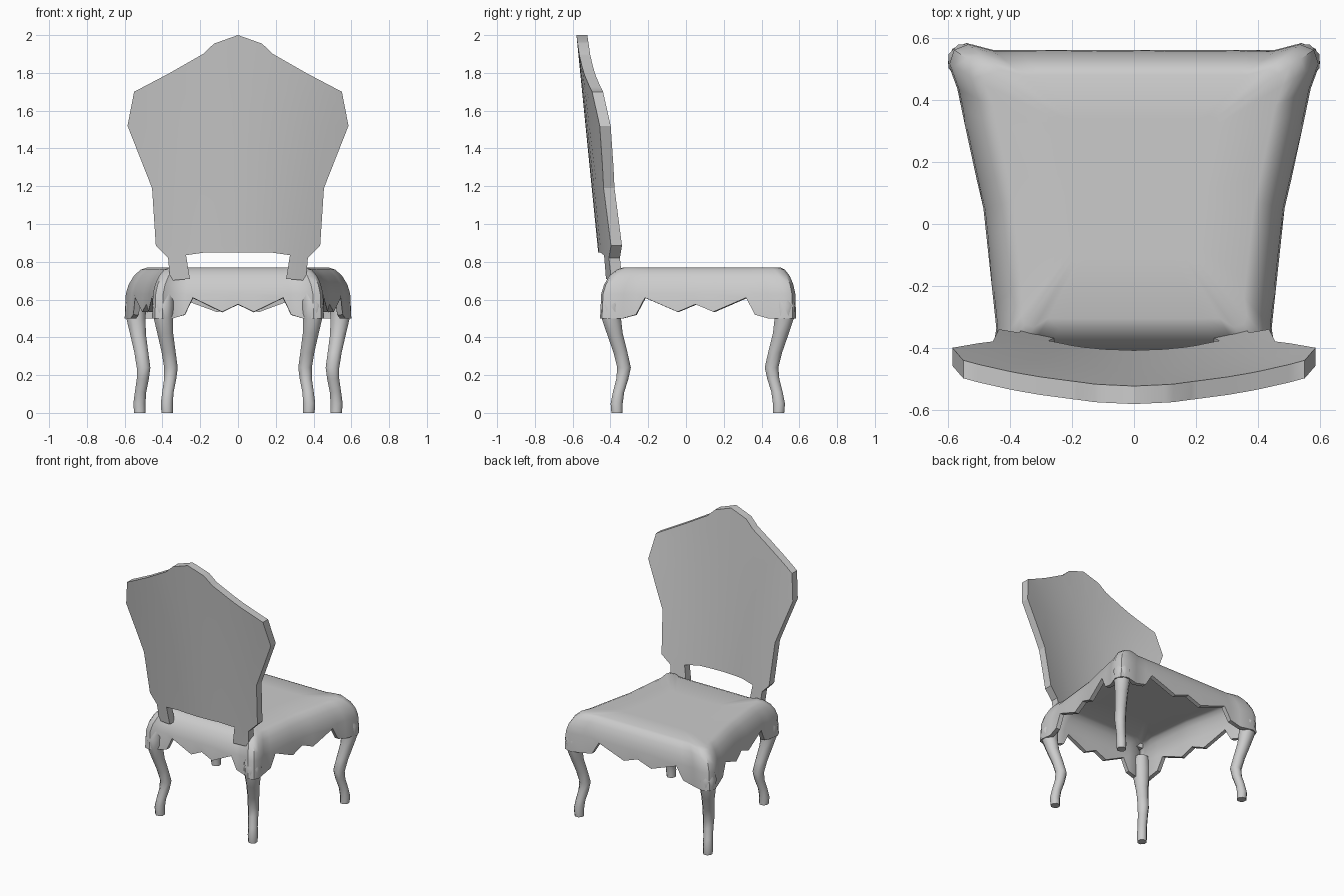
import bpy, bmesh, math
from mathutils import Vector

cube = bpy.data.objects.get("Cube")
if cube:
    bpy.data.objects.remove(cube, do_unlink=True)

GREY = (0.6, 0.6, 0.6, 1)
mat = bpy.data.materials.new("plain grey")
mat.use_nodes = True
mat.diffuse_color = GREY
mat.node_tree.nodes["Principled BSDF"].inputs["Base Color"].default_value = GREY


def finish(bm, name, thickness=0, angle=35):
    """Turn a bmesh into a smooth shaded object, optionally given thickness."""
    bmesh.ops.recalc_face_normals(bm, faces=bm.faces)
    mesh = bpy.data.meshes.new(name)
    bm.to_mesh(mesh)
    bm.free()
    mesh.materials.append(mat)
    obj = bpy.data.objects.new(name, mesh)
    bpy.context.collection.objects.link(obj)
    if thickness:
        mod = obj.modifiers.new("thickness", "SOLIDIFY")
        mod.thickness, mod.offset = thickness, -1
    bpy.ops.object.select_all(action="DESELECT")
    obj.select_set(True)
    bpy.context.view_layer.objects.active = obj
    if thickness:
        bpy.ops.object.modifier_apply(modifier="thickness")
    bpy.ops.object.shade_smooth_by_angle(angle=math.radians(angle))
    return obj


def loft(bm, rings, cap_start, cap_end):
    loops = [[bm.verts.new(p) for p in ring] for ring in rings]
    for a, b in zip(loops, loops[1:]):
        for i in range(len(a)):
            j = (i + 1) % len(a)
            bm.faces.new((a[i], a[j], b[j], b[i]))
    if cap_start:
        bm.faces.new(loops[0])
    if cap_end:
        bm.faces.new(loops[-1])


def lerp_table(table, v):
    for (a, p), (b, q) in zip(table, table[1:]):
        if v <= b:
            return p + (q - p) * (v - a) / (b - a)
    return table[-1][1]


# Seat: a domed shell whose apron has a scalloped lower edge
scallop = [(0, .575), (.2, .535), (.57, .61), (.67, .52), (.82, .5)]
side_x = [(-.34, .443), (.05, .485), (.2, .52), (.44, .57)]
half = [(.55 * t, .56, z) for t, z in scallop]
half += [(.54, .583, .5), (.585, .565, .5), (.60, .52, .5)]
for t, z in scallop[::-1] + [(-t, z) for t, z in scallop[1:]]:
    y = .05 + .47 * t
    half.append((lerp_table(side_x, y), y, z))
half += [(.455, -.41, .5), (.44, -.445, .5), (.40, -.455, .5)]
half += [(.42 * t, -.42, z) for t, z in scallop[::-1]]
outline = half + [(-x, y, z) for x, y, z in half[-2:0:-1]]

CENTRE_Y = .16
rings = [outline]
for scale, z in [(.99, .63), (.965, .68), (.92, .725), (.86, .758), (.80, .77), (.45, .77)]:
    rings.append([(x * scale, CENTRE_Y + (y - CENTRE_Y) * scale, z) for x, y, _ in outline])
bm = bmesh.new()
loft(bm, rings, False, True)
finish(bm, "seat", thickness=.03, angle=40)

# Curved legs: offsets outward from the foot, then radius, at each height
leg_profile = [(0, 0, 0, .03), (.05, .002, .002, .032), (.11, -.004, -.008, .03),
               (.18, -.016, -.028, .032), (.24, -.02, -.037, .036), (.32, -.008, -.018, .037),
               (.42, .01, .012, .042), (.5, .02, .03, .051), (.57, .022, .034, .055),
               (.65, .005, .012, .045)]
SIDES = 8


def make_leg(name, foot_x, foot_y):
    sx, sy = math.copysign(1, foot_x), math.copysign(1, foot_y)
    rings = []
    for z, dx, dy, r in leg_profile:
        c = Vector((foot_x + sx * dx, foot_y + sy * dy, z))
        r /= math.cos(math.pi / SIDES)
        rings.append([c + Vector((r * math.cos(a), r * math.sin(a), 0))
                      for a in [math.tau * (i + .5) / SIDES for i in range(SIDES)]])
    bm = bmesh.new()
    loft(bm, rings, True, True)
    finish(bm, name, angle=50)


for side, s in (("left", 1), ("right", -1)):
    make_leg(side + "_wide_end_leg", s * .52, .49)
    make_leg(side + "_backrest_end_leg", s * .375, -.365)

# Backrest: a mirrored outline, bowed across and leaning back
edge = [(0, 2.0), (.127, 1.955), (.185, 1.90), (.36, 1.80), (.55, 1.70), (.585, 1.52),
        (.455, 1.19), (.435, .885), (.37, .82), (.36, .70), (.255, .71), (.275, .835),
        (.17, .85), (0, .85)]
profile = edge + [(-x, z) for x, z in edge[-2:0:-1]]
THICK = .058
bm = bmesh.new()
face = bm.faces.new([bm.verts.new((x, 0, z)) for x, z in profile])
slab = bmesh.ops.extrude_face_region(bm, geom=[face])
for v in slab["geom"]:
    if isinstance(v, bmesh.types.BMVert):
        v.co.y = THICK


def slice_slab(point, normal):
    bmesh.ops.bisect_plane(bm, geom=bm.verts[:] + bm.edges[:] + bm.faces[:],
                           plane_co=point, plane_no=normal)


for i in range(-5, 6):
    slice_slab((i * .1, 0, 0), (1, 0, 0))
for z in (.885, 1.19, 1.52, 1.70):
    slice_slab((0, 0, z), (0, 0, 1))
for v in bm.verts:
    v.co.y += -.38 - .1 * v.co.z + (.6 - .25 * v.co.z) * v.co.x ** 2
finish(bm, "backrest", angle=30)
